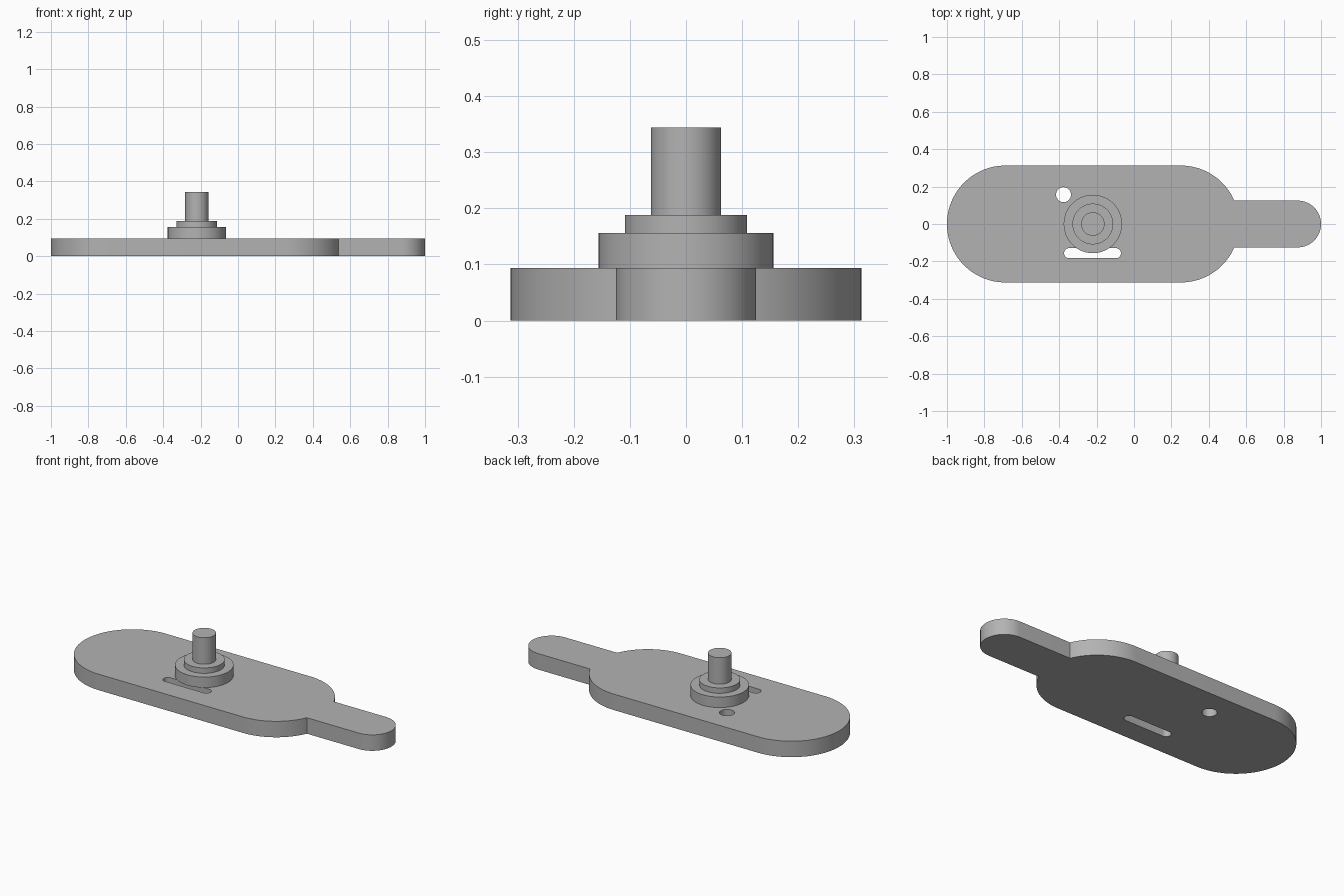
import bpy, bmesh, math

cube = bpy.data.objects.get("Cube")
if cube:
    bpy.data.objects.remove(cube, do_unlink=True)

THICK = 0.094
HUB_X = -0.22

grey = bpy.data.materials.new("plain grey")
grey.use_nodes = True
colour = (0.45, 0.45, 0.45, 1)
grey.diffuse_color = colour
grey.node_tree.nodes["Principled BSDF"].inputs["Base Color"].default_value = colour


def arc(cx, cy, r, start, end, steps=32):
    """Points along an arc, angles in radians."""
    return [(cx + r * math.cos(start + (end - start) * i / steps),
             cy + r * math.sin(start + (end - start) * i / steps))
            for i in range(steps + 1)]


def slot(x0, x1, y, r):
    """Closed outline of a round-ended slot."""
    q = math.pi / 2
    return arc(x1, y, r, -q, q, 16) + arc(x0, y, r, q, 3 * q, 16)


def finish(name, bm):
    bmesh.ops.recalc_face_normals(bm, faces=bm.faces)
    mesh = bpy.data.meshes.new(name)
    bm.to_mesh(mesh)
    bm.free()
    mesh.materials.append(grey)
    obj = bpy.data.objects.new(name, mesh)
    bpy.context.collection.objects.link(obj)
    bpy.ops.object.select_all(action='DESELECT')
    obj.select_set(True)
    bpy.context.view_layer.objects.active = obj
    bpy.ops.object.shade_smooth_by_angle(angle=math.radians(30))
    return obj


# Plate outline: wide rounded body with a narrow rounded tab
q = math.pi / 2
body_r, tab_r = 0.3125, 0.125
neck = math.asin(tab_r / body_r)
outline = (arc(1 - tab_r, 0, tab_r, -q, q)
           + arc(0.25, 0, body_r, neck, q)
           + arc(body_r - 1, 0, body_r, q, 3 * q, 64)
           + arc(0.25, 0, body_r, -q, -neck))
round_hole = arc(-0.377, 0.157, 0.04, 0, 4 * q, 40)[:-1]
long_hole = slot(-0.347, -0.097, -0.156, 0.027)

# Plate: fill between the outline and the holes, then extrude
bm = bmesh.new()
edges = []
for loop in (outline, round_hole, long_hole):
    verts = [bm.verts.new((x, y, 0)) for x, y in loop]
    edges += [bm.edges.new((a, b)) for a, b in zip(verts, verts[1:] + verts[:1])]
bmesh.ops.triangle_fill(bm, edges=edges, use_beauty=True, normal=(0, 0, 1))
top = bmesh.ops.extrude_face_region(bm, geom=bm.faces[:], use_keep_orig=True)
bmesh.ops.translate(bm, vec=(0, 0, THICK),
                    verts=[v for v in top["geom"] if isinstance(v, bmesh.types.BMVert)])
finish("base_plate", bm)

# Stepped hub and post: one turned profile of (radius, height)
profile = [(0.156, THICK), (0.156, 0.156), (0.109, 0.156),
           (0.109, 0.188), (0.0625, 0.188), (0.0625, 0.344)]
SIDES = 64
bm = bmesh.new()
rings = [[bm.verts.new((x, y, z)) for x, y in arc(HUB_X, 0, r, 0, 4 * q, SIDES)[:-1]]
         for r, z in profile]
for low, high in zip(rings, rings[1:]):
    for i in range(SIDES):
        j = (i + 1) % SIDES
        bm.faces.new((low[i], low[j], high[j], high[i]))
bm.faces.new(rings[0][::-1])
bm.faces.new(rings[-1])
finish("stepped_hub", bm)
